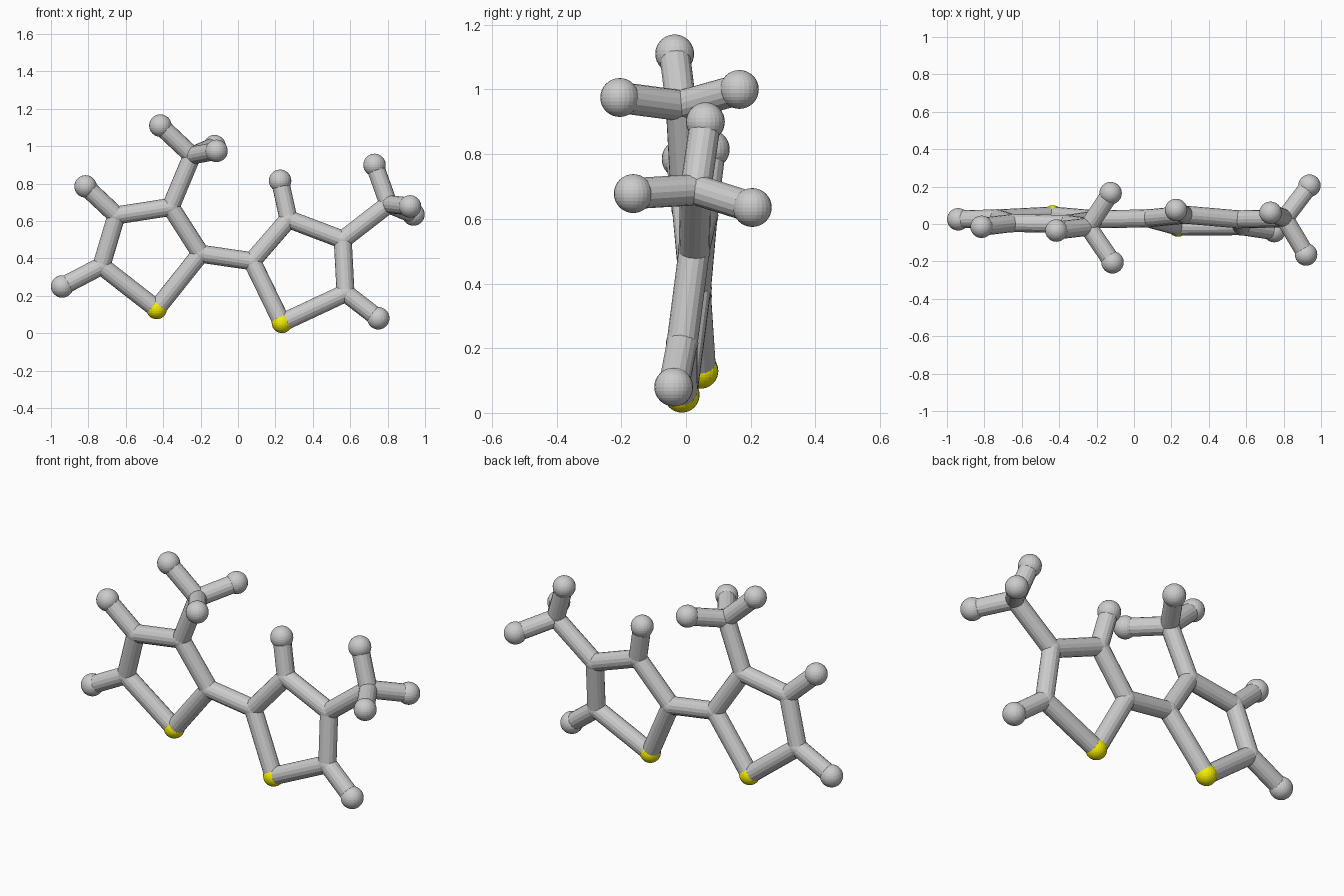
import bpy
from mathutils import Vector

if "Cube" in bpy.data.objects:
    bpy.data.objects.remove(bpy.data.objects["Cube"])

R_BOND, R_CARBON, R_HYDROGEN, R_SULPHUR = 0.048, 0.05, 0.06, 0.055

yellow = bpy.data.materials.new("yellow")
yellow.diffuse_color = (0.9, 0.85, 0.0, 1)
yellow.use_nodes = True
yellow.node_tree.nodes["Principled BSDF"].inputs["Base Color"].default_value = yellow.diffuse_color

# Atom centres: S sulphur, C carbon, H hydrogen; A = left ring, B = right ring
atoms = {
    # left ring
    "SA1": (-0.435, 0.045, 0.13), "CA2": (-0.20, 0.025, 0.425),
    "CA3": (-0.36, 0.0, 0.675), "CA4": (-0.65, 0.005, 0.63),
    "CA5": (-0.73, 0.03, 0.36),
    "HA4": (-0.815, -0.015, 0.785), "HA5": (-0.94, 0.025, 0.25),
    # left methyl group
    "CA6": (-0.245, -0.015, 0.95), "HA6": (-0.415, -0.035, 1.11),
    "HA7": (-0.115, -0.205, 0.975), "HA8": (-0.125, 0.165, 1.0),
    # right ring
    "SB1": (0.235, -0.013, 0.056), "CB2": (0.075, 0.03, 0.385),
    "CB3": (0.27, 0.05, 0.61), "CB4": (0.56, 0.025, 0.50),
    "CB5": (0.575, -0.012, 0.215),
    "HB3": (0.225, 0.075, 0.815), "HB5": (0.75, -0.038, 0.08),
    # right methyl group
    "CB6": (0.805, 0.03, 0.69), "HB6": (0.73, 0.06, 0.90),
    "HB7": (0.92, -0.163, 0.678), "HB8": (0.938, 0.205, 0.635),
}
bonds = """SA1-CA2 CA2-CA3 CA3-CA4 CA4-CA5 CA5-SA1 CA4-HA4 CA5-HA5
CA3-CA6 CA6-HA6 CA6-HA7 CA6-HA8 CA2-CB2
SB1-CB2 CB2-CB3 CB3-CB4 CB4-CB5 CB5-SB1 CB3-HB3 CB5-HB5
CB4-CB6 CB6-HB6 CB6-HB7 CB6-HB8""".split()

KINDS = {"S": ("sulphur", R_SULPHUR), "C": ("carbon", R_CARBON),
         "H": ("hydrogen", R_HYDROGEN)}

# Balls
for key, pos in atoms.items():
    label, radius = KINDS[key[0]]
    bpy.ops.mesh.primitive_uv_sphere_add(segments=24, ring_count=16,
                                         radius=radius, location=pos)
    ball = bpy.context.object
    ball.name = f"{label}_ball_{key[1:].lower()}"
    if key[0] == "S":
        ball.data.materials.append(yellow)

# Sticks
for bond in bonds:
    a, b = (Vector(atoms[k]) for k in bond.split("-"))
    d = b - a
    bpy.ops.mesh.primitive_cylinder_add(
        vertices=16, radius=R_BOND, depth=d.length, location=(a + b) / 2,
        rotation=d.to_track_quat('Z', 'Y').to_euler())
    bpy.context.object.name = "stick_" + bond.lower().replace("-", "_")
